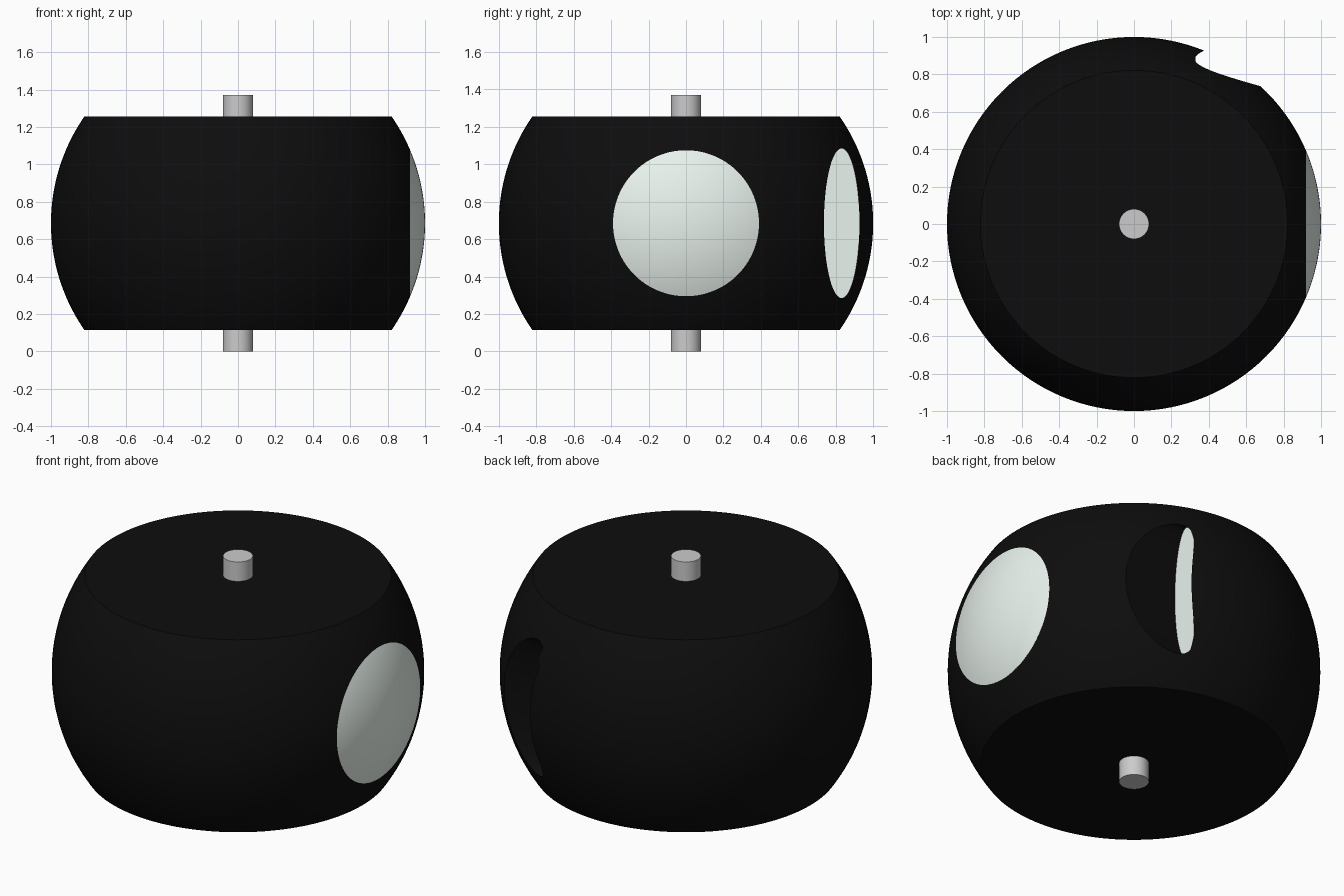
import bpy, bmesh, math
from mathutils import Matrix, Vector

if "Cube" in bpy.data.objects:
    bpy.data.objects.remove(bpy.data.objects["Cube"])

ZC = 0.685          # height of the sphere centre
HALF = 0.57         # half height of the flattened body
EYE_R = 0.39        # radius of the pale dome


def material(name, rgb):
    m = bpy.data.materials.new(name)
    m.diffuse_color = (*rgb, 1)
    m.use_nodes = True
    m.node_tree.nodes["Principled BSDF"].inputs["Base Color"].default_value = m.diffuse_color
    return m


black = material("black", (0.004, 0.004, 0.004))
white = material("white", (0.82, 0.9, 0.85))


def add_object(name, bm, mat=None):
    bmesh.ops.recalc_face_normals(bm, faces=bm.faces[:])
    me = bpy.data.meshes.new(name)
    bm.to_mesh(me)
    bm.free()
    ob = bpy.data.objects.new(name, me)
    bpy.context.collection.objects.link(ob)
    if mat:
        me.materials.append(mat)
    return ob


def lathe(name, profile, matrix, mat=None, steps=128):
    """Spin an (r, z) profile, starting and ending on the axis, around z."""
    bm = bmesh.new()
    vs = [bm.verts.new((r, 0, z)) for r, z in profile]
    es = [bm.edges.new(p) for p in zip(vs, vs[1:])]
    bmesh.ops.spin(bm, geom=vs + es, cent=(0, 0, 0), axis=(0, 0, 1),
                   angle=2 * math.pi, steps=steps, use_duplicate=False)
    bmesh.ops.remove_doubles(bm, verts=bm.verts[:], dist=1e-5)
    bm.transform(matrix)
    return add_object(name, bm, mat)


def smooth(ob):
    bpy.ops.object.select_all(action='DESELECT')
    ob.select_set(True)
    bpy.context.view_layer.objects.active = ob
    bpy.ops.object.shade_smooth_by_angle(angle=math.radians(30))


def cut(ob, cutter):
    bpy.context.view_layer.objects.active = ob
    mod = ob.modifiers.new("cut", 'BOOLEAN')
    mod.object, mod.operation, mod.solver = cutter, 'DIFFERENCE', 'EXACT'
    bpy.ops.object.modifier_apply(modifier=mod.name)
    bpy.data.objects.remove(cutter)


centre = Matrix.Translation((0, 0, ZC))
to_x = Matrix.Rotation(math.pi / 2, 4, 'Y')   # z axis -> x axis

# Body: sphere with flat top and bottom
lim = math.asin(HALF)
arc = [-lim + 2 * lim * i / 48 for i in range(49)]
body = lathe("body", [(0, -HALF)] + [(math.cos(a), math.sin(a)) for a in arc] + [(0, HALF)],
             centre, black)

# Round seat for the dome
seat_x = math.sqrt(1 - EYE_R ** 2)
tube = [(0, 0), (1, 0), (1, 1), (0, 1)]
cut(body, lathe("dome_cutter", tube,
                centre @ Matrix.Translation((seat_x - 0.01, 0, 0)) @ to_x
                @ Matrix.Diagonal((EYE_R, EYE_R, 0.5, 1)), black))

# Narrow elliptical pocket running along x
pocket = Matrix.Translation((0.33, 0.832, ZC)) @ to_x @ Matrix.Diagonal((0.4, 0.095, 1, 1))
cut(body, lathe("pocket_cutter", tube, pocket, black))
smooth(body)

# Pale plate at the end of the pocket
bm = bmesh.new()
bmesh.ops.create_circle(bm, cap_ends=True, segments=96, radius=1,
                        matrix=Matrix.Translation((0.002, 0, 0)) @ pocket)
plate = add_object("pocket_plate", bm, white)
if plate.data.polygons[0].normal.x < 0:
    plate.data.flip_normals()

# Pale dome continuing the sphere
top = math.asin(EYE_R)
dome = lathe("dome", [(0, seat_x - 0.01), (EYE_R, seat_x - 0.01)]
             + [(math.sin(top * (1 - i / 20)), math.cos(top * (1 - i / 20))) for i in range(21)],
             centre @ to_x, white)
smooth(dome)

# Axle through the middle
axle = lathe("axle", [(0, 0), (0.08, 0), (0.08, 2 * ZC), (0, 2 * ZC)], Matrix.Identity(4), steps=48)
smooth(axle)
